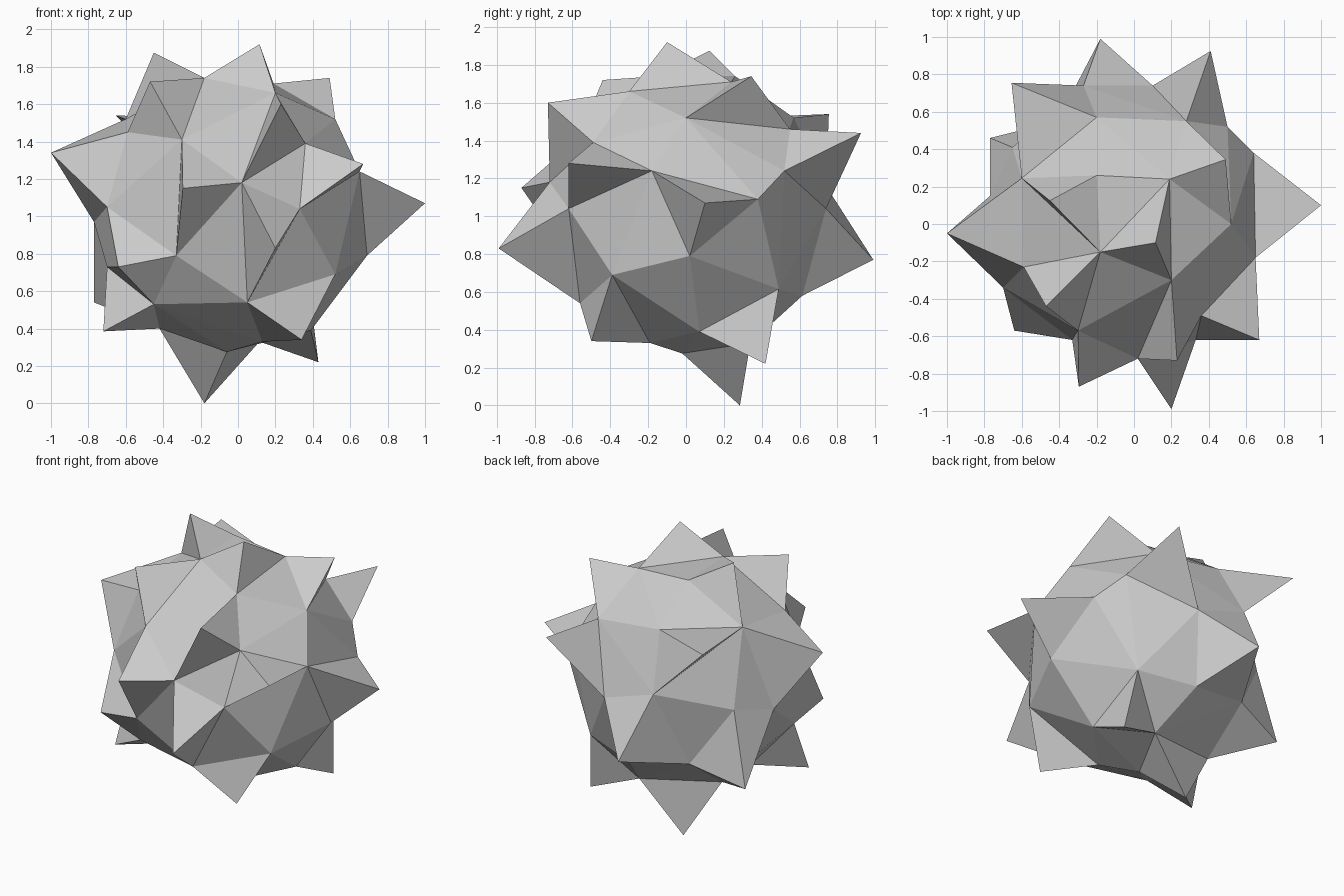
import bpy, bmesh
from mathutils import Vector

if "Cube" in bpy.data.objects:
    bpy.data.objects.remove(bpy.data.objects["Cube"])

# Corner points of the faceted core, keyed by a letter
core = dict(
    G=(-.18, -.15, 1.74), H=(.20, -.30, 1.66), I=(-.30, -.57, 1.41), J=(.36, -.49, 1.39),
    K=(-.59, -.23, 1.45), L=(.02, -.72, 1.18), N=(.33, -.62, 1.04), O=(-.70, -.34, 1.05),
    P=(-.33, -.62, .79), R=(-.45, -.41, .53), S=(.05, -.56, .54), X=(.69, .02, .79),
    Y=(.52, -.39, .69), Z=(.65, -.18, 1.24), D=(.52, 0, 1.52), E=(.64, .38, 1.09),
    M=(.28, .55, 1.46), A=(.10, .74, 1.04), B=(-.20, .57, 1.52), C=(.19, .24, 1.71),
    Q=(-.60, .245, 1.52), F=(-.20, .26, 1.74), T=(-.27, .74, 1.16), U=(.50, .52, 1.24),
    V=(.38, .49, .615), W=(.01, .615, .58), a=(.39, .07, .39), b=(-.06, -.02, .275),
    c=(.13, -.19, .33), d=(.115, .34, .33), e=(-.42, .21, .40), f=(-.41, .55, .65),
    g=(-.65, .41, 1.03), h=(-.77, .15, .97), i=(-.70, -.17, .73), j=(-.42, -.10, .40))

# Spikes: ring of core corners -> tip
spikes = dict(
    HJL=(.23, -.73, 1.60), LNS=(.20, -.99, .83), JNZ=(.67, -.62, 1.28), GHC=(.115, -.10, 1.92),
    GIK=(-.47, -.44, 1.72), KOhQ=(-1, -.05, 1.34), QGF=(-.45, .125, 1.875), CDM=(.49, .345, 1.74),
    ZXE=(1, .10, 1.07), MUA=(.41, .925, 1.44), QBT=(-.655, .755, 1.54), TAWf=(-.18, .99, .77),
    ghef=(-.77, .46, .54), bde=(-.18, .285, 0), Vad=(.43, .42, .22), SYc=(.34, -.50, .34),
    iRj=(-.72, -.30, .385), OPRi=(-.64, -.57, .73), ILP=(-.295, -.87, 1.15))

# Core: convex hull of the corner points
bm = bmesh.new()
v = {k: bm.verts.new(p) for k, p in core.items()}
bmesh.ops.convex_hull(bm, input=list(bm.verts), use_existing_faces=False)

# Spikes: replace the hull faces below each ring by a pyramid
for ring, tip in spikes.items():
    base = [v[k] for k in ring]
    middle = sum((b.co for b in base), Vector()) / len(base)
    covered = [f for f in bm.faces if all(q in base for q in f.verts)]
    bmesh.ops.delete(bm, geom=covered, context='FACES_ONLY')
    top = bm.verts.new(tip)
    for p, q in zip(base, base[1:] + base[:1]):
        face = bm.faces.new((p, q, top))
        face.normal_update()
        if face.normal.dot(face.calc_center_median() - middle) < 0:
            face.normal_flip()

bmesh.ops.delete(bm, geom=[q for q in bm.verts if not q.link_faces], context='VERTS')
mesh = bpy.data.meshes.new("spiked_rock")
bm.to_mesh(mesh)
bm.free()
bpy.context.collection.objects.link(bpy.data.objects.new("spiked_rock", mesh))
